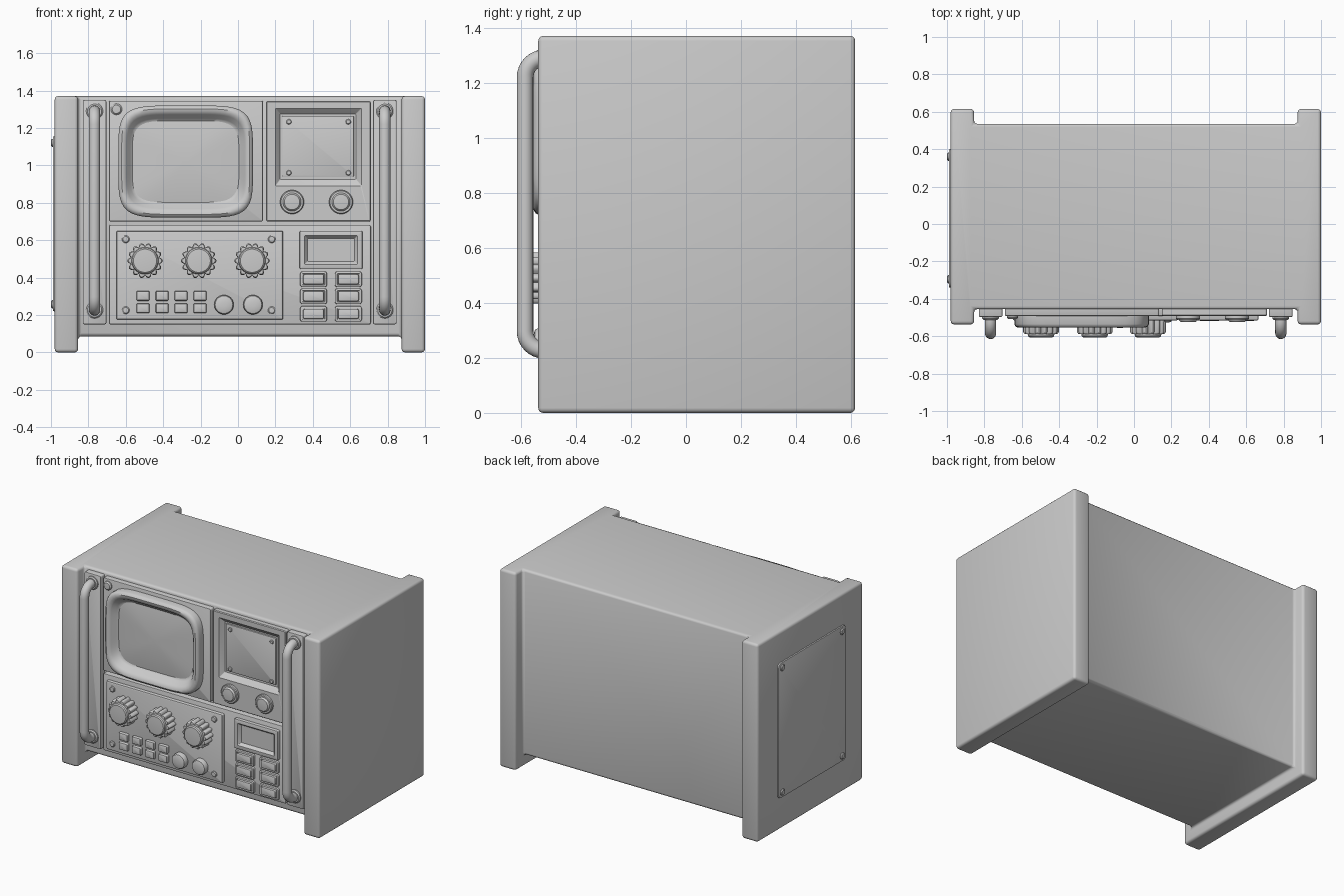
import bpy, bmesh, math
from mathutils import Vector

if "Cube" in bpy.data.objects:
    bpy.data.objects.remove(bpy.data.objects["Cube"])

grey = bpy.data.materials.new("light_grey")
grey.diffuse_color = (0.6, 0.6, 0.6, 1)
grey.use_nodes = True
grey.node_tree.nodes["Principled BSDF"].inputs["Base Color"].default_value = grey.diffuse_color


def finish(name, bm):
    bmesh.ops.recalc_face_normals(bm, faces=bm.faces)
    me = bpy.data.meshes.new(name)
    bm.to_mesh(me)
    bm.free()
    me.materials.append(grey)
    ob = bpy.data.objects.new(name, me)
    bpy.context.collection.objects.link(ob)
    return ob


def loft(name, rings):
    """Skin a series of equal-length rings and cap both ends."""
    bm = bmesh.new()
    rows = [[bm.verts.new(p) for p in ring] for ring in rings]
    n = len(rows[0])
    for a, b in zip(rows, rows[1:]):
        for i in range(n):
            bm.faces.new((a[i], a[(i + 1) % n], b[(i + 1) % n], b[i]))
    bm.faces.new(rows[0])
    bm.faces.new(rows[-1])
    return finish(name, bm)


def rrect(x0, x1, z0, z1, r, y):
    pts = []
    for k, (cx, cz) in enumerate([(x1 - r, z1 - r), (x0 + r, z1 - r), (x0 + r, z0 + r), (x1 - r, z0 + r)]):
        for j in range(5):
            a = math.pi / 2 * (k + j / 4)
            pts.append((cx + r * math.cos(a), y, cz + r * math.sin(a)))
    return pts


def slab(name, x0, x1, z0, z1, back, front, r=0.01, bev=0.006, extra=()):
    """Front-facing rounded plate; extra = further (inset, y) steps on its face."""
    steps = [(0, back), (0, front + bev), (bev * 0.3, front + bev * 0.3), (bev, front), *extra]
    return loft(name, [rrect(x0 + i, x1 - i, z0 + i, z1 - i, max(r - i, 0.003), y) for i, y in steps])


def turned(name, x, z, profile, n=40, lobes=0):
    """Round part facing -y from (radius, y) pairs, optionally fluted."""
    rings = []
    for r, y, *flute in profile:
        ring = []
        for i in range(n):
            a = 2 * math.pi * i / n
            rr = r + (flute[0] * (abs(math.cos(a * lobes / 2)) - 0.6) if flute else 0)
            ring.append((x + rr * math.cos(a), y, z + rr * math.sin(a)))
        rings.append(ring)
    return loft(name, rings)


def screw(name, x, z, r, base, h):
    return turned(name, x, z, [(r, base), (r, base - h * 0.6), (r * 0.75, base - h), (r * 0.3, base - h * 1.05)], 20)


# Cabinet: boundary of occupied grid cells, merged and rounded
X, Y, Z = [-0.98, -0.855, 0.875, 1.0], [-0.537, -0.455, 0.535, 0.615], [0, 0.086, 1.37]


def solid(i, j, k):
    if not (0 <= i < 3 and 0 <= j < 3 and 0 <= k < 2):
        return False
    return i != 1 or (j == 1 and k == 1)


bm = bmesh.new()
for i in range(3):
    for j in range(3):
        for k in range(2):
            if not solid(i, j, k):
                continue
            for ax in range(3):
                for s in (0, 1):
                    nb = [i, j, k]
                    nb[ax] += 2 * s - 1
                    if solid(*nb):
                        continue
                    quad = []
                    for u, v in ((0, 0), (1, 0), (1, 1), (0, 1)):
                        c = [i, j, k]
                        c[ax] += s
                        c[(ax + 1) % 3] += u
                        c[(ax + 2) % 3] += v
                        quad.append(bm.verts.new((X[c[0]], Y[c[1]], Z[c[2]])))
                    bm.faces.new(quad)
bmesh.ops.remove_doubles(bm, verts=bm.verts, dist=1e-4)
bmesh.ops.recalc_face_normals(bm, faces=bm.faces)
bmesh.ops.dissolve_limit(bm, angle_limit=0.02, verts=bm.verts, edges=bm.edges)
sharp = [e for e in bm.edges if e.calc_face_angle(0) > 0.5]
bmesh.ops.bevel(bm, geom=sharp, offset=0.018, segments=3, profile=0.5, affect='EDGES', clamp_overlap=True)
finish("cabinet", bm)

# Handles with mounting strips and end collars
for side, hx in (("left", -0.767), ("right", 0.785)):
    slab(f"{side}_handle_strip", hx - 0.063, hx + 0.063, 0.15, 1.35, -0.45, -0.497)
    path = [(-0.48, 1.29)]
    R = 0.07
    for sgn, zc in ((1, 1.29 - R), (-1, 0.227 + R)):
        for j in range(9):
            a = math.pi / 2 * j / 8
            a = a if sgn > 0 else math.pi / 2 - a
            path.append((-0.585 + R - R * math.sin(a), zc + sgn * R * math.cos(a)))
    path.append((-0.48, 0.227))
    rings = []
    for i, (y, z) in enumerate(path):
        p, q = path[max(i - 1, 0)], path[min(i + 1, len(path) - 1)]
        t = Vector((0, q[0] - p[0], q[1] - p[1])).normalized()
        nrm = Vector((0, -t.z, t.y))
        rings.append([Vector((hx, y, z)) + 0.03 * (math.cos(b) * nrm + Vector((math.sin(b), 0, 0)))
                      for b in (2 * math.pi * m / 20 for m in range(20))])
    loft(f"{side}_handle", rings)
    for z in (1.29, 0.227):
        turned(f"{side}_handle_collar", hx, z, [(0.045, -0.49), (0.045, -0.505), (0.038, -0.512)], 28)

# Front panels
slab("screen_panel", -0.69, 0.134, 0.70, 1.345, -0.45, -0.492)
slab("lower_panel", -0.69, 0.71, 0.15, 0.682, -0.45, -0.492)
loft("meter_panel", [rrect(0.15, 0.71, 0.70, 1.345, 0.01, -0.45), rrect(0.15, 0.71, 0.70, 1.345, 0.01, -0.487),
                     rrect(0.155, 0.705, 0.705, 1.34, 0.006, -0.492), rrect(0.2, 0.66, 0.89, 1.305, 0.005, -0.492),
                     rrect(0.225, 0.63, 0.925, 1.275, 0.004, -0.462)])

# Barrel-shaped screen bezel with recessed domed glass
def barrel(a, b, y, n=96, p=5):
    pts = []
    for i in range(n):
        c, s = math.cos(2 * math.pi * i / n), math.sin(2 * math.pi * i / n)
        k = (abs(c) ** p + abs(s) ** p) ** (-1 / p)
        pts.append((-0.28 + a * k * c, y, 1.02 + b * k * s))
    return pts


loft("screen_bezel", [barrel(*s) for s in (
    (0.36, 0.30, -0.48), (0.36, 0.30, -0.535), (0.354, 0.294, -0.547), (0.342, 0.282, -0.554),
    (0.328, 0.268, -0.552), (0.315, 0.252, -0.54), (0.297, 0.232, -0.508), (0.285, 0.218, -0.498))])
loft("screen_glass", [barrel(0.292 * f, 0.226 * f, -0.497 - 0.016 * (1 - f * f)) for f in (1, 0.9, 0.75, 0.55, 0.3, 0.08)])
screw("panel_lamp", -0.65, 1.30, 0.03, -0.488, 0.02)

# Meter plate, its screws and two dials below
slab("meter_plate", 0.235, 0.62, 0.94, 1.265, -0.46, -0.472, 0.006, 0.004)
for x in (0.272, 0.59):
    for z in (0.96, 1.233):
        screw("meter_screw", x, z, 0.014, -0.47, 0.01)
for x in (0.289, 0.551):
    turned("small_dial", x, 0.804, [(0.064, -0.485), (0.064, -0.506), (0.059, -0.511), (0.049, -0.511),
                                    (0.046, -0.518), (0.041, -0.523), (0.02, -0.525)])

# Control plate with knobs, keys, round buttons and screws
slab("control_plate", -0.65, 0.24, 0.175, 0.65, -0.48, -0.515, 0.008, 0.01)
for x in (-0.497, -0.21, 0.075):
    turned("fluted_knob", x, 0.49, [(0.088, -0.51, 0.018), (0.088, -0.578, 0.018), (0.083, -0.587, 0.014),
                                    (0.072, -0.588), (0.069, -0.6), (0.062, -0.606), (0.03, -0.608)], 144, 14)
for x in (-0.508, -0.406, -0.305, -0.203):
    for z in (0.236, 0.302):
        slab("small_key", x - 0.034, x + 0.034, z - 0.026, z + 0.026, -0.51, -0.537, 0.006, 0.01)
for x in (-0.075, 0.08):
    turned("round_button", x, 0.255, [(0.052, -0.51), (0.052, -0.54), (0.047, -0.549), (0.035, -0.553), (0.012, -0.555)])
for x in (-0.6, 0.18):
    for z in (0.225, 0.605):
        screw("plate_screw", x, z, 0.02, -0.513, 0.012)

# Small display and keypad
slab("small_display", 0.33, 0.665, 0.445, 0.65, -0.48, -0.515, 0.006, 0.006, [(0.026, -0.515), (0.042, -0.494)])
for x in (0.404, 0.59):
    for z in (0.206, 0.30, 0.391):
        slab("keypad_frame", x - 0.072, x + 0.072, z - 0.042, z + 0.042, -0.48, -0.507, 0.014, 0.005,
             [(0.012, -0.507), (0.013, -0.5)])
        slab("keypad_key", x - 0.056, x + 0.056, z - 0.027, z + 0.027, -0.495, -0.518, 0.01, 0.007)

# Access cover on the left side, built facing front and turned to face -x
cover = [slab("side_cover", -0.40, 0.34, 0.22, 1.155, -0.97, -0.99, 0.03, 0.005)]
for u in (-0.36, 0.295):
    for z in (0.258, 1.12):
        cover.append(screw("cover_screw", u, z, 0.022, -0.985, 0.0143))
for ob in cover:
    ob.rotation_euler.z = -math.pi / 2

# Smooth shading with sharp edges kept
bpy.ops.object.select_all(action='SELECT')
bpy.context.view_layer.objects.active = bpy.context.selected_objects[0]
bpy.ops.object.shade_smooth_by_angle(angle=math.radians(35))
